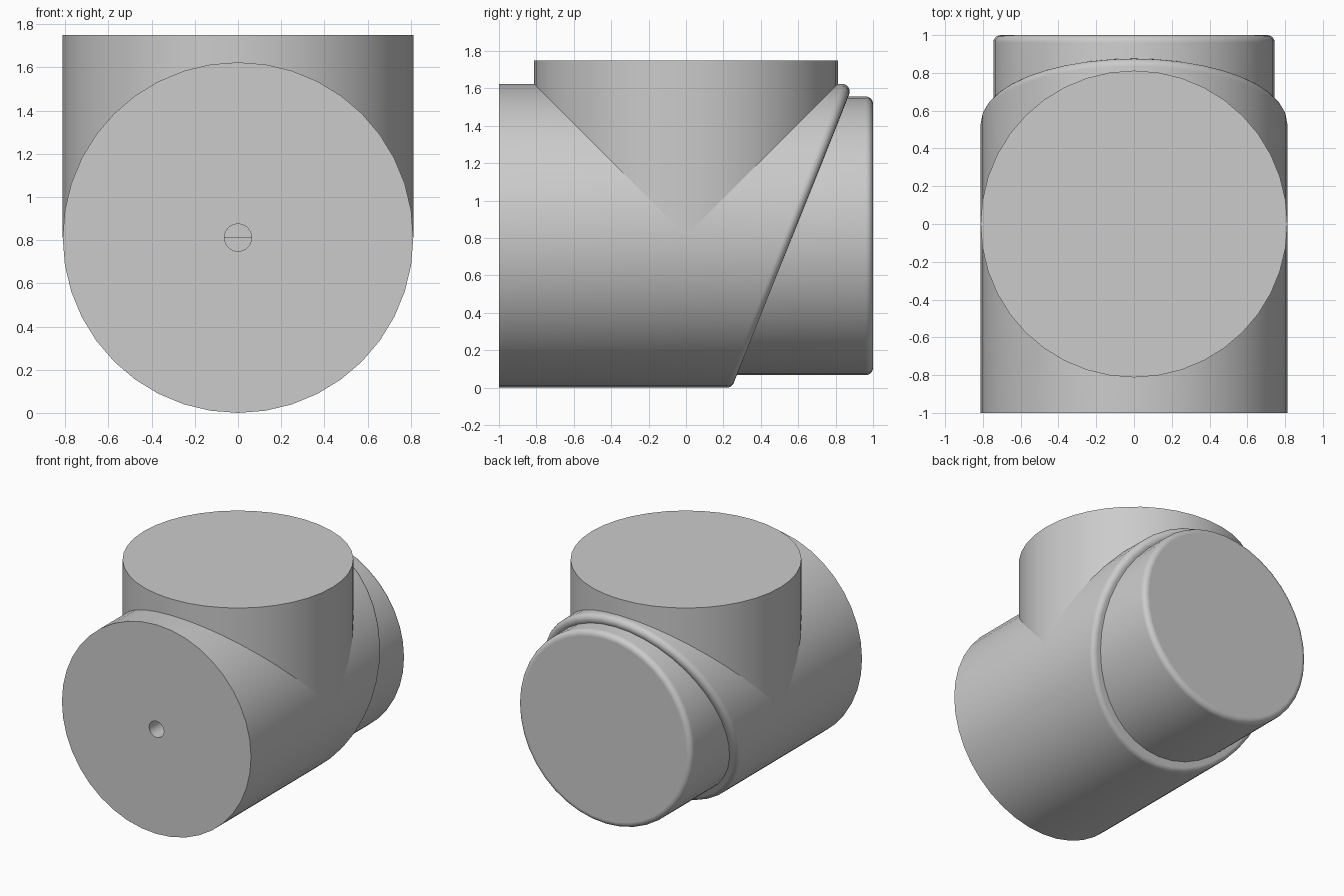
import bpy, bmesh, math
from mathutils import Vector

cube = bpy.data.objects.get("Cube")
if cube:
    bpy.data.objects.remove(cube)

SIDES = 40
PIPE_R, PLUG_R, HOLE_R = 0.812, 0.745, 0.063
AXIS_Z = 0.812
FILLET, STEPS = 0.04, 6
SLOPE, OFFSET = 0.4, 0.245          # slanted rear cut: y = OFFSET + SLOPE * z
ANGLES = [math.tau * i / SIDES for i in range(SIDES)]

grey = bpy.data.materials.new("plain grey")
grey.use_nodes = True
grey.diffuse_color = (0.6, 0.6, 0.6, 1)
grey.node_tree.nodes["Principled BSDF"].inputs["Base Color"].default_value = (0.6, 0.6, 0.6, 1)


def loft(name, rings):
    """Skin a list of point rings and cap both ends with flat faces."""
    bm = bmesh.new()
    loops = [[bm.verts.new(p) for p in ring] for ring in rings]
    for a, b in zip(loops, loops[1:]):
        for i in range(SIDES):
            j = (i + 1) % SIDES
            bm.faces.new((a[i], a[j], b[j], b[i]))
    bm.faces.new(loops[0])
    bm.faces.new(loops[-1])
    bmesh.ops.recalc_face_normals(bm, faces=bm.faces)
    mesh = bpy.data.meshes.new(name)
    bm.to_mesh(mesh)
    bm.free()
    mesh.materials.append(grey)
    obj = bpy.data.objects.new(name, mesh)
    bpy.context.collection.objects.link(obj)
    bpy.ops.object.select_all(action="DESELECT")
    obj.select_set(True)
    bpy.context.view_layer.objects.active = obj
    bpy.ops.object.shade_smooth_by_angle(angle=math.radians(32))
    for face in mesh.polygons:
        if len(face.vertices) > 4:
            face.use_smooth = False
    return obj


def ring_y(radius, y):
    return [Vector((radius * math.cos(a), y, AXIS_Z + radius * math.sin(a))) for a in ANGLES]


def ring_z(radius, z):
    return [Vector((radius * math.cos(a), radius * math.sin(a), z)) for a in ANGLES]


def rounded_end(radius, slope, offset):
    """Rolling-ball fillet between a pipe wall and a tilted end plane."""
    end_normal = Vector((0, 1, -slope)).normalized()
    centres = ring_y(radius - FILLET, 0)
    for c in centres:
        c.y = offset + slope * c.z - FILLET * math.sqrt(1 + slope ** 2)
    walls = [Vector((math.cos(a), 0, math.sin(a))) for a in ANGLES]
    return [[c + FILLET * w.slerp(end_normal, k / STEPS) for c, w in zip(centres, walls)]
            for k in range(STEPS + 1)]


# Horizontal pipe with a small blind hole in front and a slanted, rounded rear
loft("main_pipe", [ring_y(HOLE_R, -0.7), ring_y(HOLE_R, -1), ring_y(PIPE_R, -1)]
     + rounded_end(PIPE_R, SLOPE, OFFSET))

# Narrower rounded plug leaving the slanted end
loft("rear_plug", [ring_y(PLUG_R, 0.1)] + rounded_end(PLUG_R, 0, 1))

# Upright branch of the tee
loft("upper_pipe", [ring_z(PIPE_R, AXIS_Z), ring_z(PIPE_R, 1.75)])
